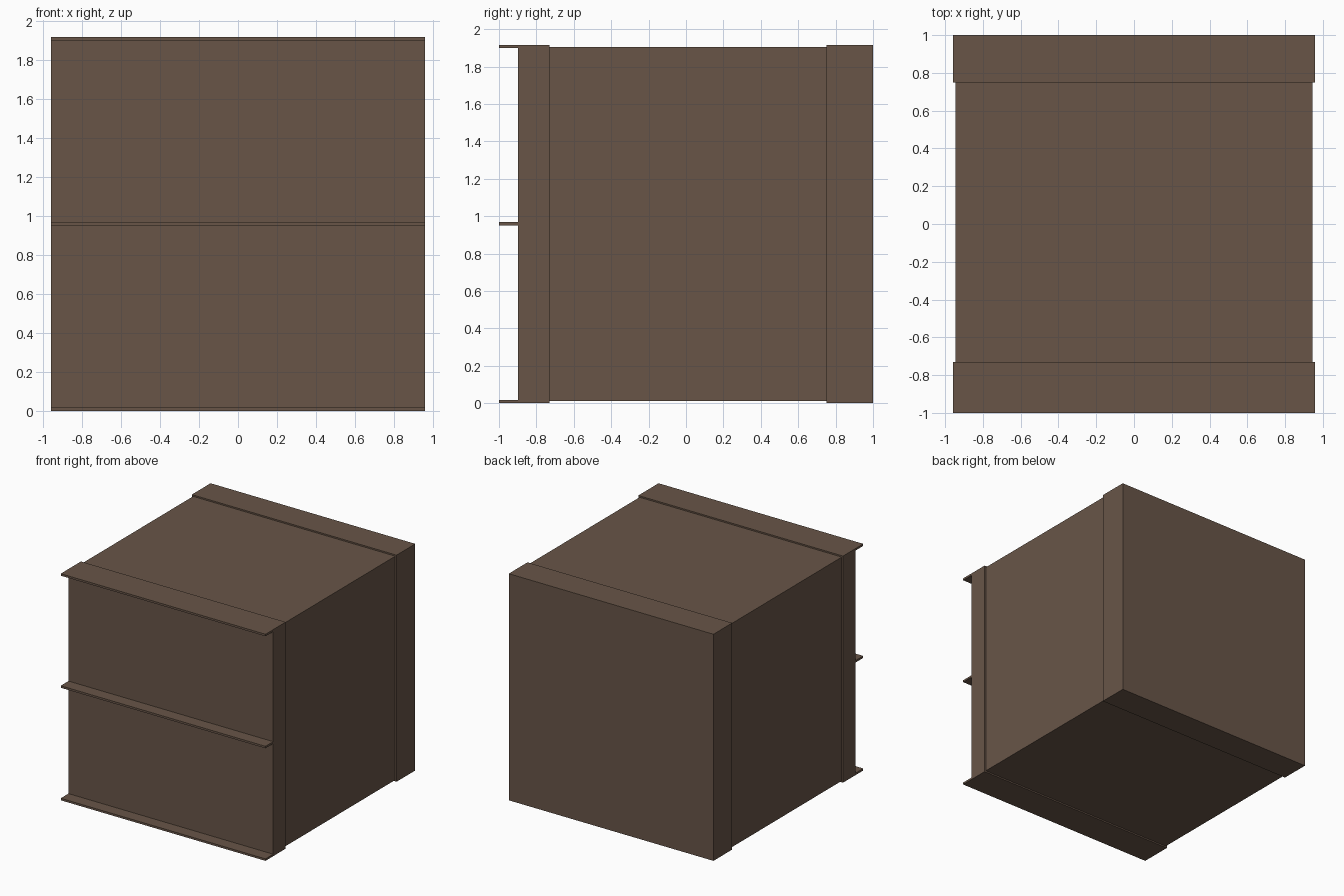
import bpy
import bmesh

if "Cube" in bpy.data.objects:
    bpy.data.objects.remove(bpy.data.objects["Cube"])

# One flat brown for the whole crate
brown = bpy.data.materials.new("dark brown")
brown.diffuse_color = (0.138, 0.091, 0.064, 1.0)
brown.use_nodes = True
brown.node_tree.nodes["Principled BSDF"].inputs["Base Color"].default_value = brown.diffuse_color


def box(name, x, y, z):
    """Axis-aligned box from (min, max) ranges."""
    bm = bmesh.new()
    bmesh.ops.create_cube(bm, size=1.0)
    for v in bm.verts:
        v.co = [r[0] if c < 0 else r[1] for c, r in zip(v.co, (x, y, z))]
    mesh = bpy.data.meshes.new(name)
    bm.to_mesh(mesh)
    bm.free()
    mesh.materials.append(brown)
    obj = bpy.data.objects.new(name, mesh)
    bpy.context.collection.objects.link(obj)
    return obj


W = 0.957      # half width of the bands
H = 1.915      # full height
STEP = 0.012   # how far the bands stand proud of the body
LIP = 0.017    # ledge thickness

# Main body, slightly recessed between the two bands
box("body", (-W + STEP, W - STEP), (-0.73, 0.75), (STEP, H - STEP))

# Front and back bands
box("front_band", (-W, W), (-0.897, -0.73), (0, H))
box("back_band", (-W, W), (0.75, 1.0), (0, H))

# Thin ledges projecting from the front: bottom, middle, top
for name, z in (("bottom", 0), ("middle", (H - LIP) / 2 + 0.002), ("top", H - LIP)):
    box(name + "_ledge", (-W, W), (-1.0, -0.897), (z, z + LIP))
